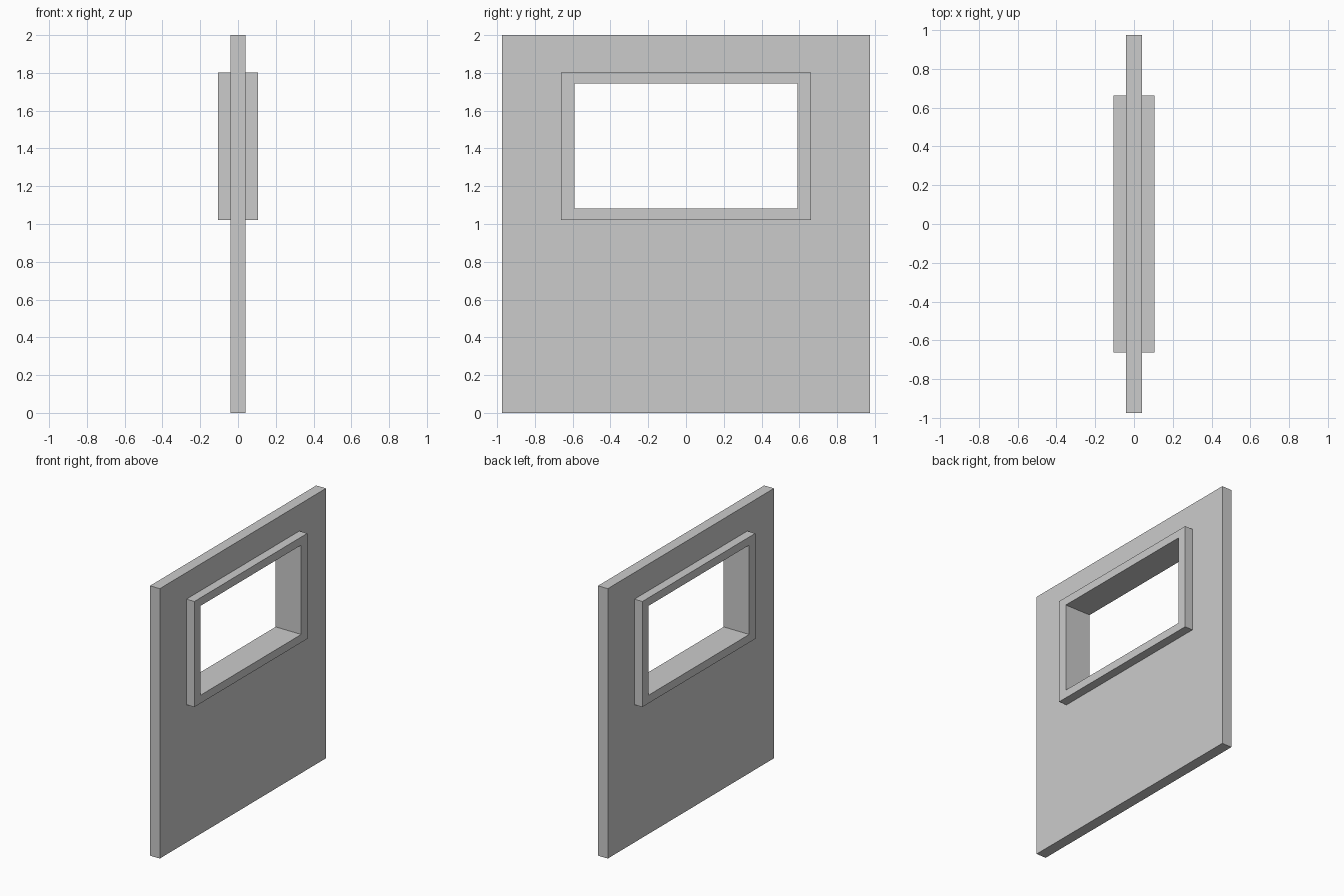
import bpy
import bmesh

if "Cube" in bpy.data.objects:
    bpy.data.objects.remove(bpy.data.objects["Cube"])


def rect(half_y, z0, z1):
    return [(-half_y, z0), (half_y, z0), (half_y, z1), (-half_y, z1)]


def ring(name, outer, inner, half_x):
    """Rectangular slab in the YZ plane with a rectangular opening."""
    bm = bmesh.new()
    rows = [[bm.verts.new((x, y, z)) for y, z in loop]
            for x, loop in ((half_x, outer), (half_x, inner),
                            (-half_x, inner), (-half_x, outer))]
    for k in range(4):
        a, b = rows[k], rows[(k + 1) % 4]
        for i in range(4):
            j = (i + 1) % 4
            bm.faces.new((a[i], a[j], b[j], b[i]))
    bmesh.ops.recalc_face_normals(bm, faces=bm.faces)
    mesh = bpy.data.meshes.new(name)
    bm.to_mesh(mesh)
    bm.free()
    obj = bpy.data.objects.new(name, mesh)
    bpy.context.collection.objects.link(obj)
    return obj


# Wall panel: its opening is hidden inside the window frame
ring("wall_panel", rect(0.973, 0, 2), rect(0.625, 1.05, 1.77), 0.04)

# Window frame standing proud on both sides
ring("window_frame", rect(0.661, 1.021, 1.803), rect(0.59, 1.081, 1.743), 0.105)
